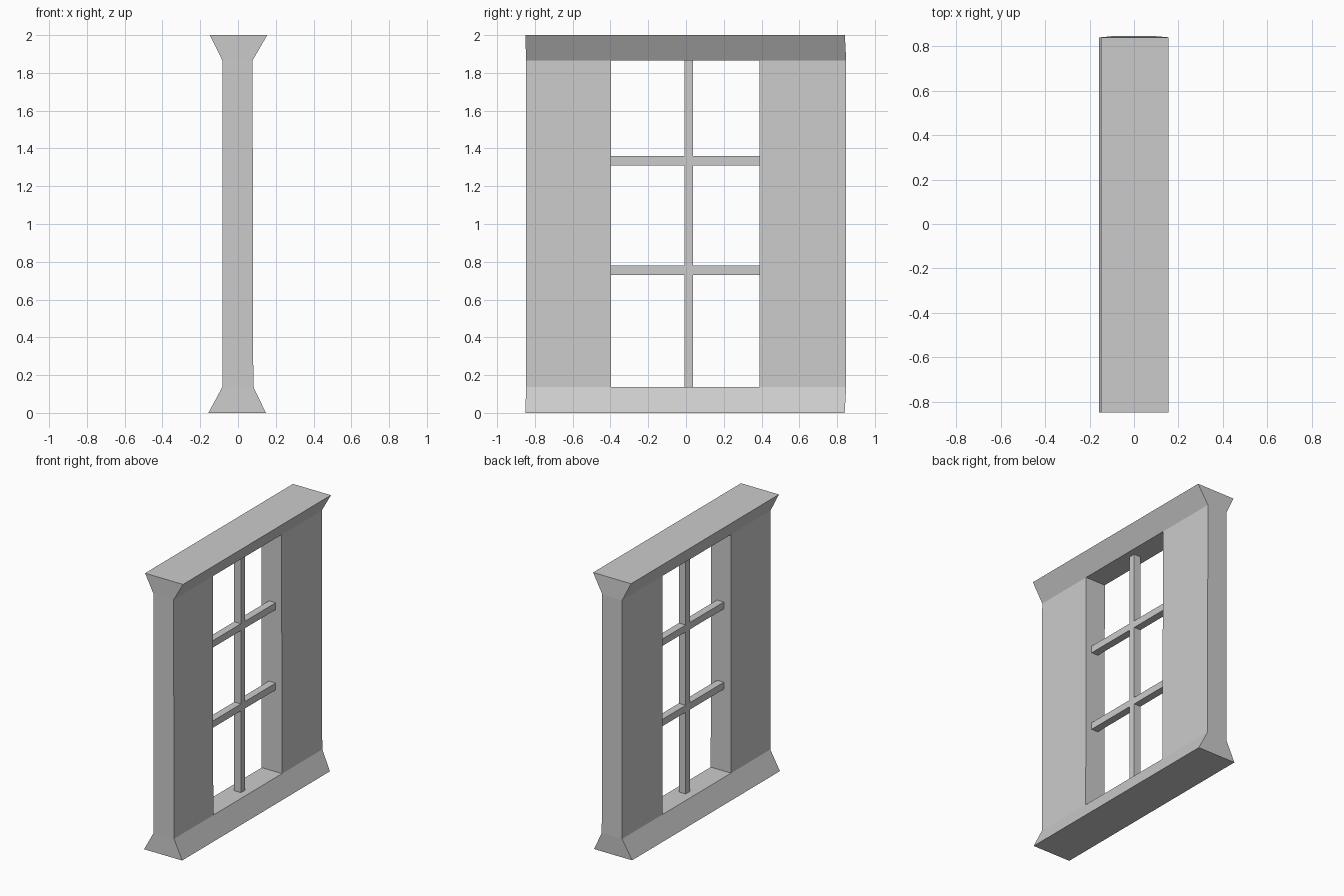
import bpy
import bmesh

if "Cube" in bpy.data.objects:
    bpy.data.objects.remove(bpy.data.objects["Cube"])


def loft(name, lower, upper):
    """Six-sided block between two rectangles given as (x0, x1, y0, y1, z)."""
    bm = bmesh.new()
    rings = []
    for x0, x1, y0, y1, z in (lower, upper):
        corners = ((x0, y0), (x1, y0), (x1, y1), (x0, y1))
        rings.append([bm.verts.new((x, y, z)) for x, y in corners])
    low, top = rings
    bm.faces.new(low[::-1])
    bm.faces.new(top)
    for i in range(4):
        j = (i + 1) % 4
        bm.faces.new((low[i], low[j], top[j], top[i]))
    mesh = bpy.data.meshes.new(name)
    bm.to_mesh(mesh)
    bm.free()
    obj = bpy.data.objects.new(name, mesh)
    bpy.context.collection.objects.link(obj)
    return obj


def box(name, x0, x1, y0, y1, z0, z1):
    return loft(name, (x0, x1, y0, y1, z0), (x0, x1, y0, y1, z1))


SILL_Z, HEAD_Z = 0.138, 1.866      # bottom and top of the opening
LEFT, RIGHT = -0.398, 0.388        # sides of the opening
WALL_LOW = (-0.082, 0.081)         # wall thickness at the sill
WALL_HIGH = (-0.083, 0.077)        # wall thickness at the head

# Flared sill and head
loft("sill", (-0.157, 0.148, -0.85, 0.84, 0.0),
     (*WALL_LOW, -0.847, 0.848, SILL_Z))
loft("head", (*WALL_HIGH, -0.847, 0.848, HEAD_Z),
     (-0.149, 0.155, -0.85, 0.841, 2.0))

# Wide side piers
for name, y0, y1 in (("left_pier", -0.847, LEFT), ("right_pier", RIGHT, 0.848)):
    loft(name, (*WALL_LOW, y0, y1, SILL_Z), (*WALL_HIGH, y0, y1, HEAD_Z))

# Upright glazing bar
BAR_X = (-0.024, 0.03)
box("upright_bar", *BAR_X, -0.009, 0.038, SILL_Z, HEAD_Z)

# Cross bars, split around the upright bar
for row, z in (("lower", 0.755), ("upper", 1.336)):
    for side, y0, y1 in (("left", LEFT, -0.009), ("right", 0.038, RIGHT)):
        box(f"{row}_{side}_cross_bar", *BAR_X, y0, y1, z - 0.025, z + 0.025)
